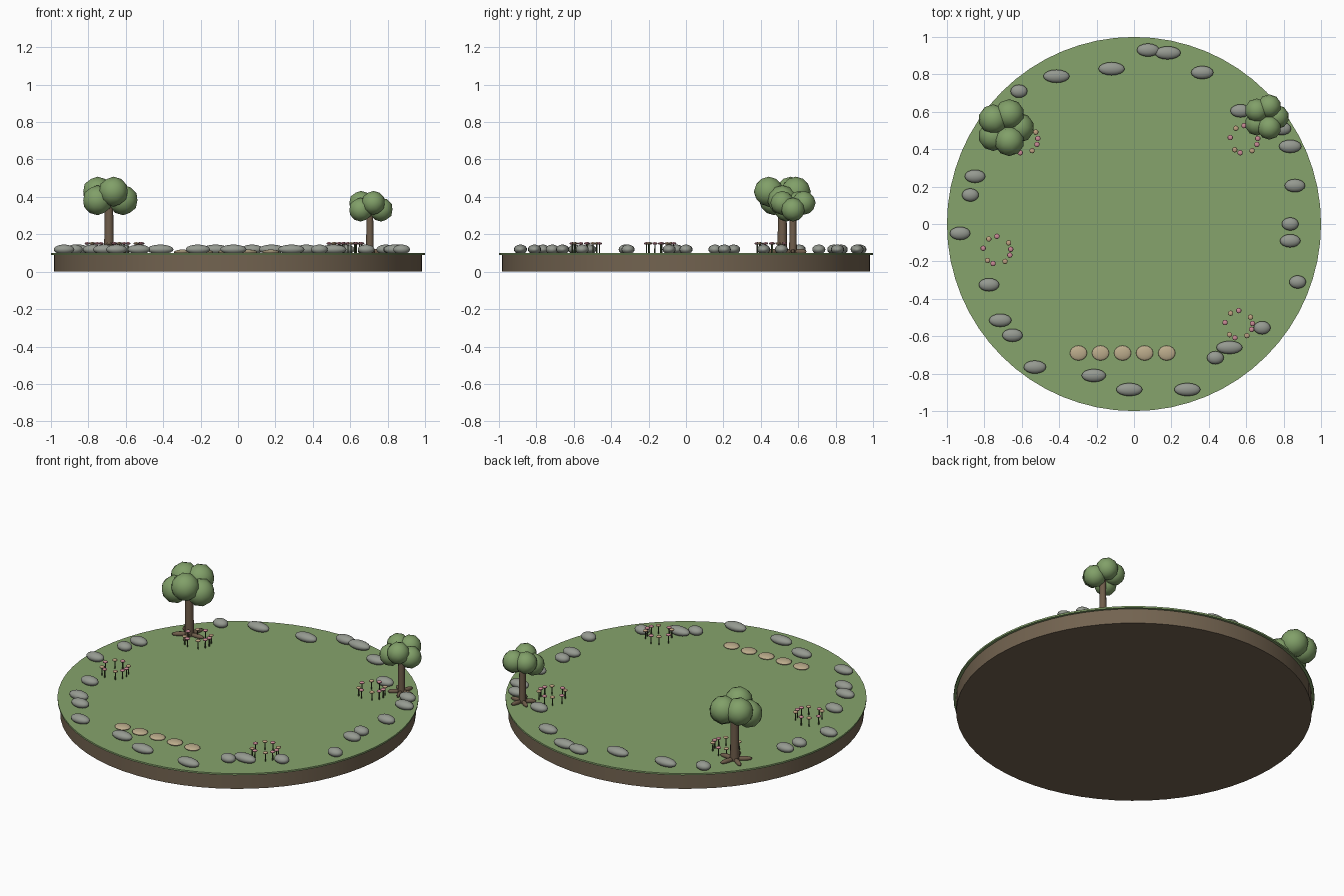
import bpy
from math import cos, sin, radians, tau

cube = bpy.data.objects.get("Cube")
if cube:
    bpy.data.objects.remove(cube, do_unlink=True)


def material(name, r, g, b):
    m = bpy.data.materials.new(name)
    m.use_nodes = True
    m.diffuse_color = (r, g, b, 1)
    node = m.node_tree.nodes["Principled BSDF"]
    node.inputs["Base Color"].default_value = (r, g, b, 1)
    node.inputs["Roughness"].default_value = 0.9
    return m


GRASS = material("grass_green", 0.24, 0.37, 0.15)
LEAF = material("leaf_green", 0.22, 0.35, 0.14)
SOIL = material("soil_brown", 0.17, 0.125, 0.08)
BARK = material("bark_brown", 0.16, 0.11, 0.07)
ROCK = material("rock_grey", 0.30, 0.32, 0.28)
SAND = material("sandstone", 0.50, 0.41, 0.26)
PINK = material("petal_pink", 0.58, 0.25, 0.30)
PEACH = material("petal_peach", 0.52, 0.36, 0.22)
STEM = material("stem_green", 0.06, 0.09, 0.035)


def finish(name, mat):
    ob = bpy.context.object
    ob.name = name
    ob.data.materials.append(mat)
    bpy.ops.object.shade_smooth_by_angle(angle=radians(50))
    return ob


def cylinder(name, mat, x, y, bottom, top, r1, r2, sides):
    bpy.ops.mesh.primitive_cone_add(vertices=sides, radius1=r1, radius2=r2, depth=top - bottom,
                                    location=(x, y, (bottom + top) / 2))
    return finish(name, mat)


def ellipsoid(name, mat, loc, size, turn=0, segments=16, rings=10):
    bpy.ops.mesh.primitive_uv_sphere_add(segments=segments, ring_count=rings,
                                         location=loc, rotation=(0, 0, turn))
    bpy.context.object.scale = size
    return finish(name, mat)


GROUND = 0.1

# Round island: soil slab with a thin turf lid
cylinder("soil_base", SOIL, 0, 0, 0, 0.09, 0.985, 0.985, 64)
cylinder("turf", GRASS, 0, 0, 0.09, GROUND, 1, 1, 64)

# Border rocks: x, y, half length
rocks = [
    (.075, .93, .06), (.18, .915, .07), (.365, .81, .06), (-.12, .83, .07),
    (-.415, .79, .07), (-.615, .71, .045), (-.85, .255, .055), (-.875, .155, .045),
    (-.93, -.05, .055), (-.775, -.325, .055), (-.715, -.515, .06), (-.65, -.595, .055),
    (-.53, -.765, .06), (-.215, -.81, .065), (-.025, -.885, .07), (.285, -.885, .07),
    (.435, -.715, .045), (.51, -.66, .07), (.685, -.555, .045), (.875, -.31, .045),
    (.835, -.09, .055), (.835, 0, .045), (.86, .205, .055), (.835, .415, .06),
    (.57, .605, .055), (.79, .51, .05),
]
for i, (x, y, half) in enumerate(rocks):
    ellipsoid(f"border_rock_{i + 1}", ROCK, (x, y, 0.119), (half, 0.035, 0.026))

# Stepping stones in a row
for i in range(5):
    ellipsoid(f"stepping_stone_{i + 1}", SAND, (-0.297 + i * 0.118, -0.69, 0.105),
              (0.046, 0.04, 0.013))


# Trees: trunk, splayed roots and five leaf clumps
def tree(name, x, y, trunk_r, trunk_top, clump_r, spread, low, lift):
    cylinder(f"{name}_trunk", BARK, x, y, GROUND - 0.005, trunk_top, trunk_r * 1.1, trunk_r * 0.9, 12)
    for i in range(5):
        a = i * tau / 5
        d = trunk_r * 2.1
        ellipsoid(f"{name}_root_{i + 1}", BARK, (x + d * cos(a), y + d * sin(a), GROUND + 0.008),
                  (trunk_r * 2, trunk_r * 0.6, 0.014), a, 10, 6)
        z = low if i in (0, 3) else low + lift
        bpy.ops.mesh.primitive_ico_sphere_add(
            subdivisions=2, radius=clump_r,
            location=(x + spread * cos(a), y + spread * sin(a), z))
        finish(f"{name}_leaves_{i + 1}", LEAF)


tree("large_tree", -0.69, 0.515, 0.024, 0.39, 0.08, 0.076, 0.382, 0.046)
tree("small_tree", 0.705, 0.572, 0.019, 0.34, 0.064, 0.06, 0.332, 0.036)

# Flower rings: nine stems each, alternating petals
angles = [4, 32, 90, 126, 172, 228, 254, 306, 339]
for n, (cx, cy) in enumerate([(-.733, -.14), (.56, -.537), (.588, .452), (-.588, .452)]):
    for i, deg in enumerate(angles):
        x = cx + 0.074 * cos(radians(deg))
        y = cy + 0.074 * sin(radians(deg))
        tag = f"{n + 1}_{i + 1}"
        cylinder(f"flower_stem_{tag}", STEM, x, y, GROUND - 0.005, 0.15, 0.0035, 0.003, 6)
        ellipsoid(f"flower_head_{tag}", PEACH if i % 2 else PINK, (x, y, 0.151),
                  (0.0145, 0.0145, 0.007), 0, 10, 6)
